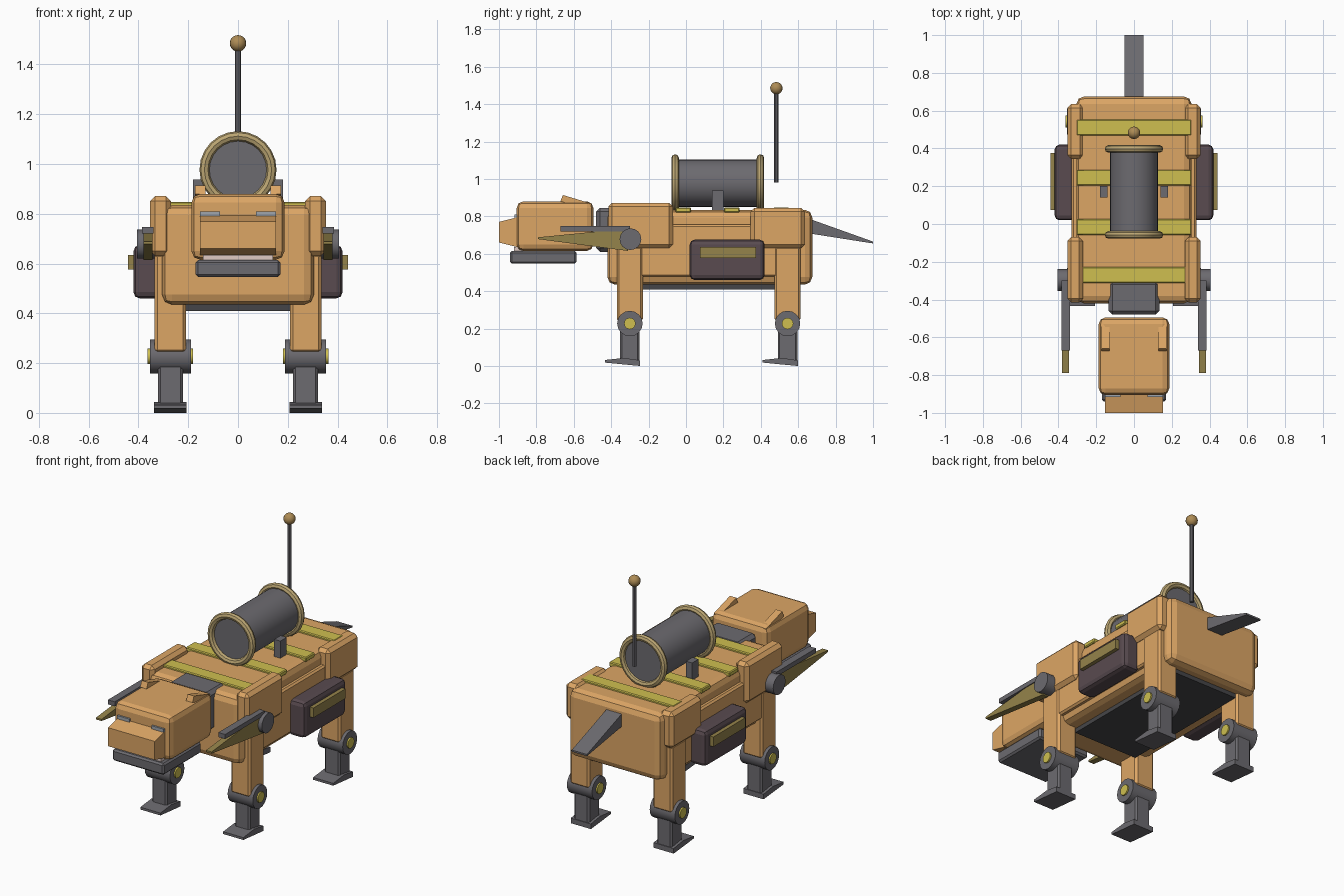
import bpy, bmesh, math
from mathutils import Matrix, Vector

if "Cube" in bpy.data.objects:
    bpy.data.objects.remove(bpy.data.objects["Cube"])


def mat(name, r, g, b):
    m = bpy.data.materials.new(name)
    m.diffuse_color = (r, g, b, 1)
    m.use_nodes = True
    m.node_tree.nodes["Principled BSDF"].inputs["Base Color"].default_value = m.diffuse_color
    return m


ORANGE = mat("orange_shell", 0.72, 0.38, 0.13)
DARK = mat("dark_metal", 0.15, 0.145, 0.16)
BELLY = mat("belly_dark", 0.06, 0.06, 0.065)
YELLOW = mat("yellow_trim", 0.62, 0.52, 0.08)
OLIVE = mat("olive_blade", 0.30, 0.23, 0.07)
TAN = mat("tan_trim", 0.50, 0.38, 0.17)
BALL = mat("brass_ball", 0.42, 0.26, 0.09)
POUCH = mat("pouch_brown", 0.10, 0.07, 0.08)
EYE = mat("eye_grey", 0.35, 0.38, 0.42)
TEETH = mat("teeth_pale", 0.75, 0.6, 0.55)


def finish(name, bm, m, bevel=0, seg=1, smooth=False):
    bmesh.ops.recalc_face_normals(bm, faces=bm.faces)
    me = bpy.data.meshes.new(name)
    bm.to_mesh(me)
    bm.free()
    ob = bpy.data.objects.new(name, me)
    bpy.context.collection.objects.link(ob)
    me.materials.append(m)
    if bevel:
        mod = ob.modifiers.new("bevel", 'BEVEL')
        mod.width, mod.segments = bevel, seg
    if smooth:
        bpy.context.view_layer.objects.active = ob
        ob.select_set(True)
        bpy.ops.object.shade_smooth_by_angle(angle=math.radians(35))
        ob.select_set(False)
    return ob


def box(name, x, y, z, m, bevel=0, seg=1):
    """Box from (min, max) ranges."""
    bm = bmesh.new()
    bmesh.ops.create_cube(bm, size=1)
    for v in bm.verts:
        v.co = Vector(r[0] if c < 0 else r[1] for c, r in zip(v.co, (x, y, z)))
    return finish(name, bm, m, bevel, seg)


def prism(name, x, profile, m, bevel=0):
    """Side profile of (y, z) points extruded across the x range."""
    bm = bmesh.new()
    f = bm.faces.new([bm.verts.new((x[0], y, z)) for y, z in profile])
    ext = bmesh.ops.extrude_face_region(bm, geom=[f])["geom"]
    bmesh.ops.translate(bm, vec=(x[1] - x[0], 0, 0),
                        verts=[g for g in ext if isinstance(g, bmesh.types.BMVert)])
    return finish(name, bm, m, bevel)


def cyl(name, centre, r, length, axis, m, sides=16):
    bm = bmesh.new()
    bmesh.ops.create_cone(bm, cap_ends=True, segments=sides, radius1=r, radius2=r, depth=length)
    rot = {'X': Matrix.Rotation(math.pi / 2, 4, 'Y'),
           'Y': Matrix.Rotation(math.pi / 2, 4, 'X'), 'Z': Matrix()}[axis]
    bmesh.ops.transform(bm, matrix=Matrix.Translation(centre) @ rot, verts=bm.verts)
    return finish(name, bm, m, smooth=True)


def ring(name, centre, major, minor, m):
    """Torus around the y axis."""
    bm = bmesh.new()
    n, k = 24, 8
    rows = []
    for i in range(n):
        a = 2 * math.pi * i / n
        row = []
        for j in range(k):
            b = 2 * math.pi * j / k
            r = major + minor * math.cos(b)
            row.append(bm.verts.new((centre[0] + r * math.cos(a), centre[1] + minor * math.sin(b),
                                     centre[2] + r * math.sin(a))))
        rows.append(row)
    for i in range(n):
        p, q = rows[i], rows[(i + 1) % n]
        for j in range(k):
            bm.faces.new((p[j], q[j], q[(j + 1) % k], p[(j + 1) % k]))
    return finish(name, bm, m, smooth=True)


def sx(s, a, b):
    """Mirror an x range to side s."""
    return (min(s * a, s * b), max(s * a, s * b))


# Torso
box("torso", (-0.305, 0.305), (-0.42, 0.675), (0.435, 0.835), ORANGE, 0.04, 2)
box("belly_plate", (-0.21, 0.21), (-0.24, 0.60), (0.41, 0.46), BELLY)
for i, y in enumerate((-0.27, -0.015, 0.245, 0.51)):
    box(f"back_stripe_{i + 1}", (-0.305, 0.305), (y - 0.042, y + 0.042), (0.82, 0.848), YELLOW, 0.005)

# Head, snout, jaw and neck
box("neck", (-0.135, 0.135), (-0.48, -0.30), (0.61, 0.845), DARK, 0.02)
box("head", (-0.187, 0.187), (-0.905, -0.495), (0.615, 0.88), ORANGE, 0.035, 2)
prism("snout", (-0.153, 0.153),
      [(-0.88, 0.80), (-1.0, 0.77), (-1.0, 0.66), (-0.88, 0.63)], ORANGE)
box("teeth", (-0.14, 0.14), (-0.92, -0.65), (0.61, 0.635), TEETH)
box("jaw", (-0.17, 0.17), (-0.94, -0.585), (0.547, 0.615), DARK, 0.01)

# Tail
prism("tail", (-0.05, 0.05), [(0.65, 0.79), (1.0, 0.665), (1.0, 0.655), (0.65, 0.71)], DARK)

# Drum on the back with end rings
cyl("drum", (0, 0.173, 0.977), 0.128, 0.46, 'Y', DARK, 24)
for n, y in (("front", -0.058), ("rear", 0.398)):
    ring(f"drum_ring_{n}", (0, y, 0.977), 0.135, 0.02, TAN)

# Antenna
cyl("antenna_rod", (0, 0.483, 1.225), 0.012, 0.49, 'Z', DARK, 10)
bm = bmesh.new()
bmesh.ops.create_uvsphere(bm, u_segments=16, v_segments=10, radius=0.033,
                          matrix=Matrix.Translation((0, 0.483, 1.485)))
finish("antenna_ball", bm, BALL, smooth=True)

for s, side in ((-1, "left"), (1, "right")):
    # Shell plates on the flank
    box(f"flank_panel_{side}", sx(s, 0.26, 0.33), (-0.33, 0.585), (0.475, 0.755), ORANGE, 0.01)
    box(f"shoulder_{side}", sx(s, 0.27, 0.353), (-0.415, -0.07), (0.63, 0.872), ORANGE, 0.02)
    box(f"hip_{side}", sx(s, 0.265, 0.353), (0.345, 0.635), (0.63, 0.845), ORANGE, 0.02)
    # Side pouch
    box(f"pouch_{side}", sx(s, 0.31, 0.42), (0.02, 0.42), (0.46, 0.675), POUCH, 0.025, 2)
    box(f"pouch_plate_{side}", sx(s, 0.40, 0.443), (0.075, 0.375), (0.577, 0.635), OLIVE)
    # Shoulder pivot, launcher bar and blade
    cyl(f"arm_pivot_{side}", (s * 0.37, -0.297, 0.678), 0.058, 0.07, 'X', DARK, 16)
    box(f"arm_bar_{side}", sx(s, 0.34, 0.385), (-0.67, -0.30), (0.72, 0.747), DARK)
    prism(f"arm_blade_{side}", sx(s, 0.343, 0.38),
          [(-0.79, 0.688), (-0.79, 0.678), (-0.31, 0.615), (-0.31, 0.735)], OLIVE)
    # Ears, eyes and drum supports
    prism(f"ear_{side}", sx(s, 0.13, 0.172),
          [(-0.672, 0.88), (-0.658, 0.914), (-0.505, 0.868), (-0.52, 0.835)], ORANGE)
    box(f"eye_{side}", sx(s, 0.072, 0.153), (-0.916, -0.88), (0.79, 0.81), EYE)
    box(f"drum_support_{side}", sx(s, 0.14, 0.18), (0.14, 0.2), (0.82, 0.937), DARK)
    # Legs
    for end, y in (("front", -0.30), ("rear", 0.543)):
        t, c = f"{end}_leg_{side}", s * 0.272
        box(f"{t}_upper", (c - 0.064, c + 0.064), (y - 0.07, y + 0.07), (0.24, 0.64), ORANGE, 0.012)
        cyl(f"{t}_knee", (c, y, 0.227), 0.068, 0.165, 'X', DARK, 16)
        cyl(f"{t}_knee_cap", (c, y, 0.227), 0.031, 0.182, 'X', YELLOW, 12)
        box(f"{t}_lower", (c - 0.05, c + 0.05), (y - 0.052, y + 0.052), (0.012, 0.22), DARK, 0.01)
        prism(f"{t}_foot", (c - 0.066, c + 0.066),
              [(y - 0.133, 0.018), (y - 0.133, 0.032), (y - 0.03, 0.043),
               (y + 0.055, 0.03), (y + 0.055, 0.0), (y - 0.03, 0.008)], DARK)
